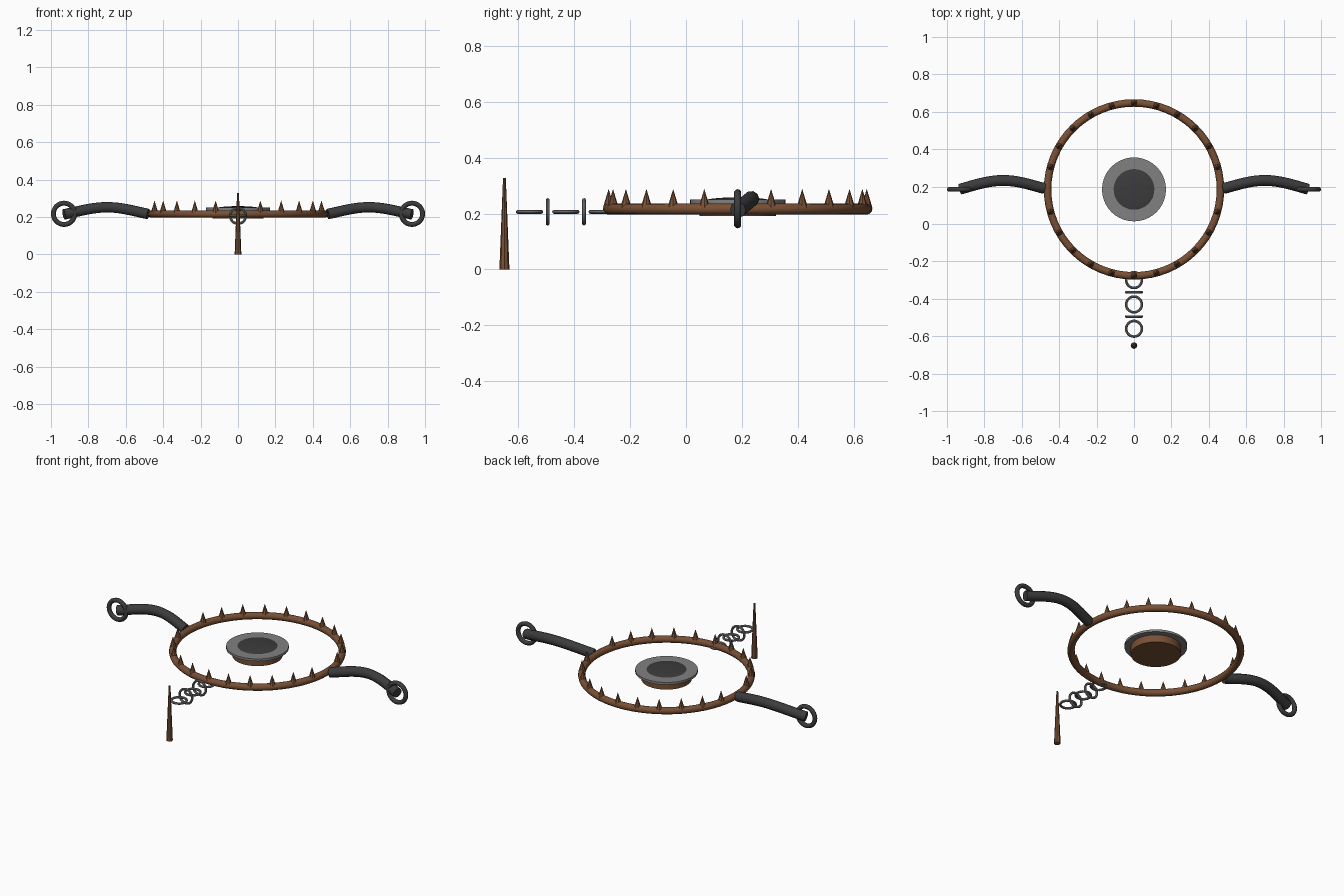
import bpy, math
from math import cos, sin, pi, radians
from mathutils import Vector

old = bpy.data.objects.get("Cube")
if old:
    bpy.data.objects.remove(old, do_unlink=True)

CENTRE_Y = 0.185   # centre of the jaw ring
RING_R = 0.462


def material(name, rgb):
    m = bpy.data.materials.new(name)
    m.use_nodes = True
    m.diffuse_color = (*rgb, 1)
    m.node_tree.nodes["Principled BSDF"].inputs["Base Color"].default_value = (*rgb, 1)
    return m


RUST = material("rusty brown", (0.19, 0.08, 0.035))
DARK = material("dark iron", (0.045, 0.045, 0.047))
GREY = material("grey steel", (0.22, 0.22, 0.22))


def finish(name, mat, smooth=True):
    ob = bpy.context.object
    ob.name = name
    ob.data.materials.append(mat)
    if smooth:
        bpy.ops.object.shade_smooth_by_angle(angle=radians(40))
    return ob


def torus(name, mat, loc, major, minor, upright=False, segments=32, sides=10):
    bpy.ops.mesh.primitive_torus_add(location=loc, major_radius=major, minor_radius=minor,
                                     major_segments=segments, minor_segments=sides,
                                     rotation=(pi / 2 if upright else 0, 0, 0))
    return finish(name, mat)


def cone(name, mat, x, y, z0, z1, r0, r1, sides, smooth=False):
    bpy.ops.mesh.primitive_cone_add(vertices=sides, radius1=r0, radius2=r1, depth=z1 - z0,
                                    location=(x, y, (z0 + z1) / 2))
    return finish(name, mat, smooth)


# Jaw ring with upright teeth, leaving gaps where the arms join
torus("jaw_ring", RUST, (0, CENTRE_Y, 0.216), RING_R, 0.02, segments=64, sides=12)
for i in range(24):
    if i % 12:
        a = i * pi / 12
        cone("tooth", RUST, RING_R * cos(a), CENTRE_Y + RING_R * sin(a),
             0.222, 0.288, 0.02, 0, 8)

# Trigger pan: base, flange and shallow domed plate
cone("pan_base", RUST, 0, CENTRE_Y, 0.191, 0.24, 0.137, 0.137, 40, True)
cone("pan_flange", GREY, 0, CENTRE_Y, 0.236, 0.25, 0.171, 0.171, 40, True)
bpy.ops.mesh.primitive_uv_sphere_add(segments=32, ring_count=16, radius=1,
                                     location=(0, CENTRE_Y, 0.245))
bpy.context.object.scale = (0.118, 0.118, 0.013)
finish("pan_plate", DARK)

# Curved spring arms with a ring at each end
for side, label in ((1, "left"), (-1, "right")):
    curve = bpy.data.curves.new(label + "_arm", "CURVE")
    curve.dimensions = "3D"
    curve.bevel_depth = 0.029
    curve.bevel_resolution = 3
    curve.use_fill_caps = True
    path = curve.splines.new("BEZIER")
    path.bezier_points.add(2)
    knots = [(0.48, 0.19, 0.216), (0.7, 0.233, 0.252), (0.93, 0.186, 0.214)]
    slopes = [(0.07, 0.018, 0.014), (0.08, 0, 0), (0.07, -0.02, -0.014)]
    for p, k, s in zip(path.bezier_points, knots, slopes):
        p.co = Vector((side * k[0], k[1], k[2]))
        d = Vector((side * s[0], s[1], s[2]))
        p.handle_left, p.handle_right = p.co - d, p.co + d
    curve.materials.append(DARK)
    arm = bpy.data.objects.new(label + "_arm", curve)
    bpy.context.collection.objects.link(arm)
    torus(label + "_end_ring", DARK, (side * 0.93, CENTRE_Y, 0.217), 0.057, 0.013, True)

# Chain of alternating flat and upright links
for i in range(5):
    torus("chain_link", GREY, (0, -0.56 + 0.065 * i, 0.206), 0.042, 0.007, i % 2 == 1, 24, 8)

# Ground stake
cone("stake", RUST, 0, -0.65, 0, 0.328, 0.018, 0.005, 8)
